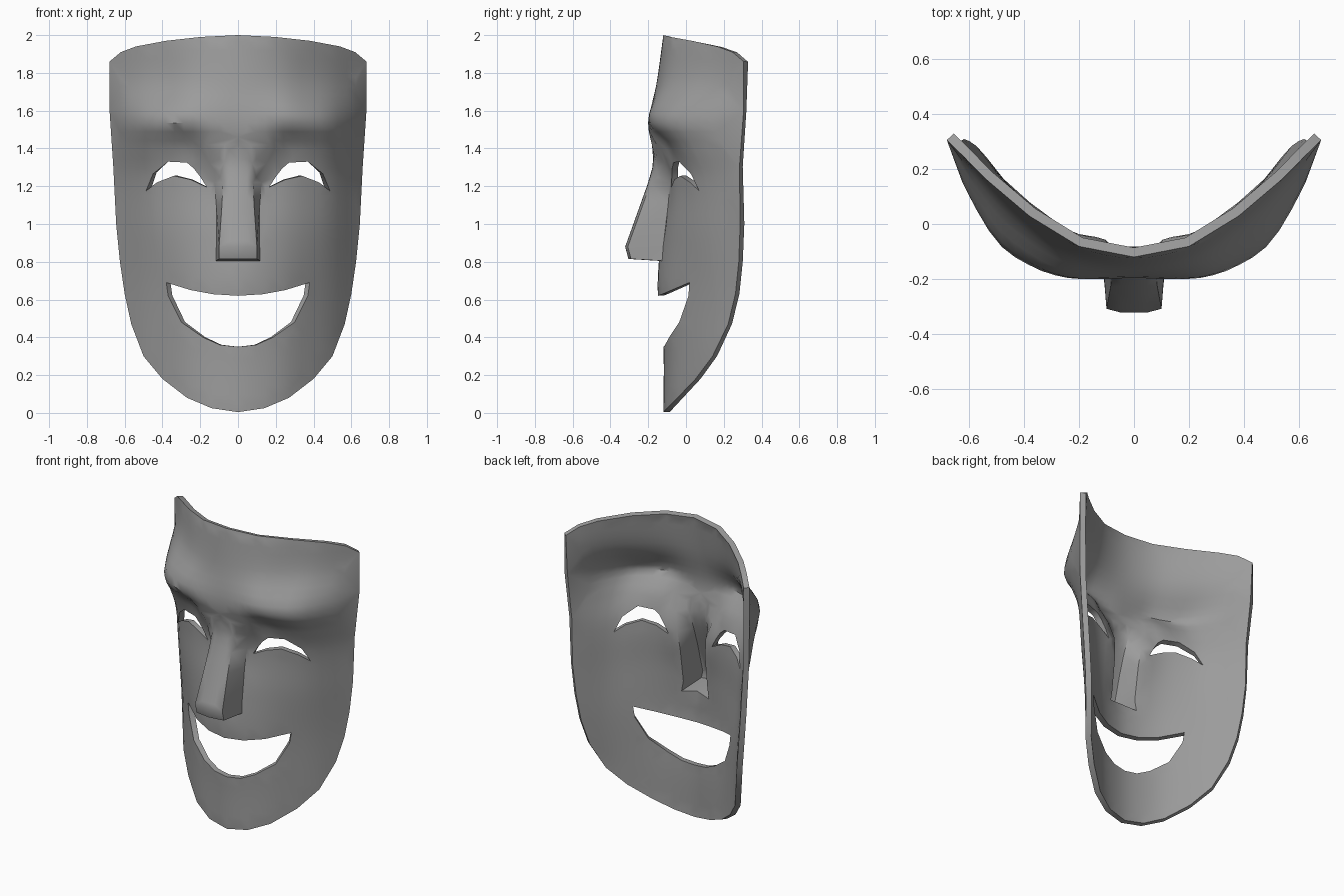
import bpy
from mathutils import Vector
from mathutils.geometry import delaunay_2d_cdt, intersect_point_line

if "Cube" in bpy.data.objects:
    bpy.data.objects.remove(bpy.data.objects["Cube"])

# Depth of the face (y) at columns of |x| and rows of z
COLS = [0, .14, .26, .38, .5, .62, .68]
ROWS = [0, .35, .65, .95, 1.25, 1.42, 1.55, 1.75, 2.0]
DEPTH = [
    [-.12, -.10, -.05, .04, .14, .29, .36],
    [-.12, -.10, -.055, .03, .14, .30, .36],
    [-.15, -.125, -.07, .02, .13, .285, .34],
    [-.13, -.11, -.07, .0, .10, .26, .33],
    [-.10, -.085, -.06, -.01, .07, .23, .32],
    [-.18, -.17, -.10, -.07, .0, .18, .305],
    [-.195, -.20, -.195, -.15, -.06, .145, .305],
    [-.155, -.14, -.10, -.02, .085, .23, .305],
    [-.12, -.10, -.05, .035, .135, .25, .305],
]


def linear(xs, ys, x):
    x = min(max(x, xs[0]), xs[-1])
    for i in range(len(xs) - 1):
        if x <= xs[i + 1]:
            t = (x - xs[i]) / (xs[i + 1] - xs[i])
            return ys[i] + (ys[i + 1] - ys[i]) * t


def smooth(xs, ys, x, flat_start=False):
    """Cubic interpolation through uneven points."""
    x = min(max(x, xs[0]), xs[-1])
    n = len(xs)

    def slope(i):
        if i == 0 and flat_start:
            return 0
        a, b = max(i - 1, 0), min(i + 1, n - 1)
        return (ys[b] - ys[a]) / (xs[b] - xs[a])

    for i in range(n - 1):
        if x <= xs[i + 1]:
            h = xs[i + 1] - xs[i]
            t = (x - xs[i]) / h
            return ((2*t**3 - 3*t*t + 1) * ys[i] + (t**3 - 2*t*t + t) * h * slope(i)
                    + (3*t*t - 2*t**3) * ys[i + 1] + (t**3 - t*t) * h * slope(i + 1))


# Nose: half width, width of its side wall and ridge depth at each height
NOSE_Z = [.815, .88, 1.1, 1.22, 1.32, 1.42]
NOSE_HALF = [.10, .10, .085, .08, .075, .07]
NOSE_WALL = [.015, .015, .03, .045, .075, .10]
NOSE_RIDGE = [-.305, -.322, -.243, -.20, -.172, -.18]


def depth(x, z):
    x = abs(x)
    base = smooth(ROWS, [smooth(COLS, row, x, True) for row in DEPTH], z)
    if z < .812 or z > 1.42:
        return base
    half = linear(NOSE_Z, NOSE_HALF, z)
    t = min(max((x - half) / linear(NOSE_Z, NOSE_WALL, z), 0), 1)
    ridge = linear(NOSE_Z, NOSE_RIDGE, z) + .014 * min(x / half, 1) ** 4
    return min(base, ridge + (base - ridge) * t)


def mirrored(half):
    """Closed loop from a right half running from x = 0 to x = 0."""
    return half + [(-x, z) for x, z in reversed(half) if x > 0]


outline = mirrored([(0, 2.0), (.2, 1.99), (.38, 1.97), (.54, 1.94), (.62, 1.91), (.68, 1.86),
                    (.68, 1.6), (.66, 1.3), (.645, 1.0), (.625, .8), (.6, .63), (.565, .47),
                    (.5, .30), (.4, .18), (.27, .08), (.14, .025), (0, .004)])
mouth = mirrored([(0, .62), (.13, .628), (.25, .65), (.38, .69), (.37, .62), (.30, .48),
                  (.185, .40), (.095, .36), (0, .35)])
eye = [(.165, 1.195), (.2, 1.25), (.235, 1.295), (.27, 1.325), (.37, 1.33), (.45, 1.265),
       (.487, 1.175), (.43, 1.22), (.34, 1.255), (.25, 1.235)]
other_eye = [(-x, z) for x, z in eye]
holes = [mouth, eye, other_eye]

# Crease lines along the nose
nose_inner = mirrored([(0, .815)] + list(zip(NOSE_HALF, NOSE_Z)) + [(0, 1.42)])
nose_outer = mirrored([(0, .805), (.117, .805)]
                      + [(h + w, z) for h, w, z in zip(NOSE_HALF, NOSE_WALL, NOSE_Z)][1:] + [(0, 1.46)])
nose_tip = [(-.10, .88), (-.05, .88), (0, .88), (.05, .88), (.10, .88)]


def inside(p, loop):
    hit = False
    for (x1, z1), (x2, z2) in zip(loop, loop[1:] + loop[:1]):
        if (z1 > p[1]) != (z2 > p[1]) and p[0] < (x2 - x1) * (p[1] - z1) / (z2 - z1) + x1:
            hit = not hit
    return hit


# Flat layout: loops as constraints plus a regular grid of points
points, edges = [], []
for loop, closed in [(outline, 1), (mouth, 1), (eye, 1), (other_eye, 1),
                     (nose_inner, 1), (nose_outer, 1), (nose_tip, 0)]:
    s, n = len(points), len(loop)
    points += [Vector(p) for p in loop]
    edges += [(s + i, s + (i + 1) % n) for i in range(n if closed else n - 1)]
segments = [(points[a], points[b]) for a, b in edges]


def near(p, a, b):
    q, t = intersect_point_line(p, a, b)
    t = min(max(t, 0), 1)
    return (p - (a + (b - a) * t)).length < .016


for i in range(-14, 15):
    for j in range(1, 42):
        p = Vector((i * .048, j * .048))
        if inside(p, outline) and not any(near(p, a, b) for a, b in segments):
            points.append(p)

flat, _, tris, *_ = delaunay_2d_cdt(points, edges, [], 0, 1e-5)


def keep(tri):
    c = sum((flat[i] for i in tri), Vector((0, 0))) / len(tri)
    return inside(c, outline) and not any(inside(c, h) for h in holes)


faces = [tuple(t) for t in tris if keep(t)]
used = sorted({i for f in faces for i in f})
index = {v: k for k, v in enumerate(used)}

# Mask shell: lift the layout to the face depth, then thicken
mesh = bpy.data.meshes.new("mask_shell")
mesh.from_pydata([(flat[i].x, depth(flat[i].x, flat[i].y), flat[i].y) for i in used], [],
                 [[index[i] for i in f] for f in faces])
mesh.update()
mask = bpy.data.objects.new("mask_shell", mesh)
bpy.context.collection.objects.link(mask)
grey = bpy.data.materials.new("grey")
grey.diffuse_color = (.33, .33, .33, 1)
grey.use_nodes = True
grey.node_tree.nodes["Principled BSDF"].inputs["Base Color"].default_value = grey.diffuse_color
mesh.materials.append(grey)

bpy.context.view_layer.objects.active = mask
mask.select_set(True)
shell = mask.modifiers.new("thickness", 'SOLIDIFY')
shell.thickness = .035
shell.offset = -1
bpy.ops.object.modifier_apply(modifier=shell.name)
bpy.ops.object.shade_smooth_by_angle(angle=.75)
